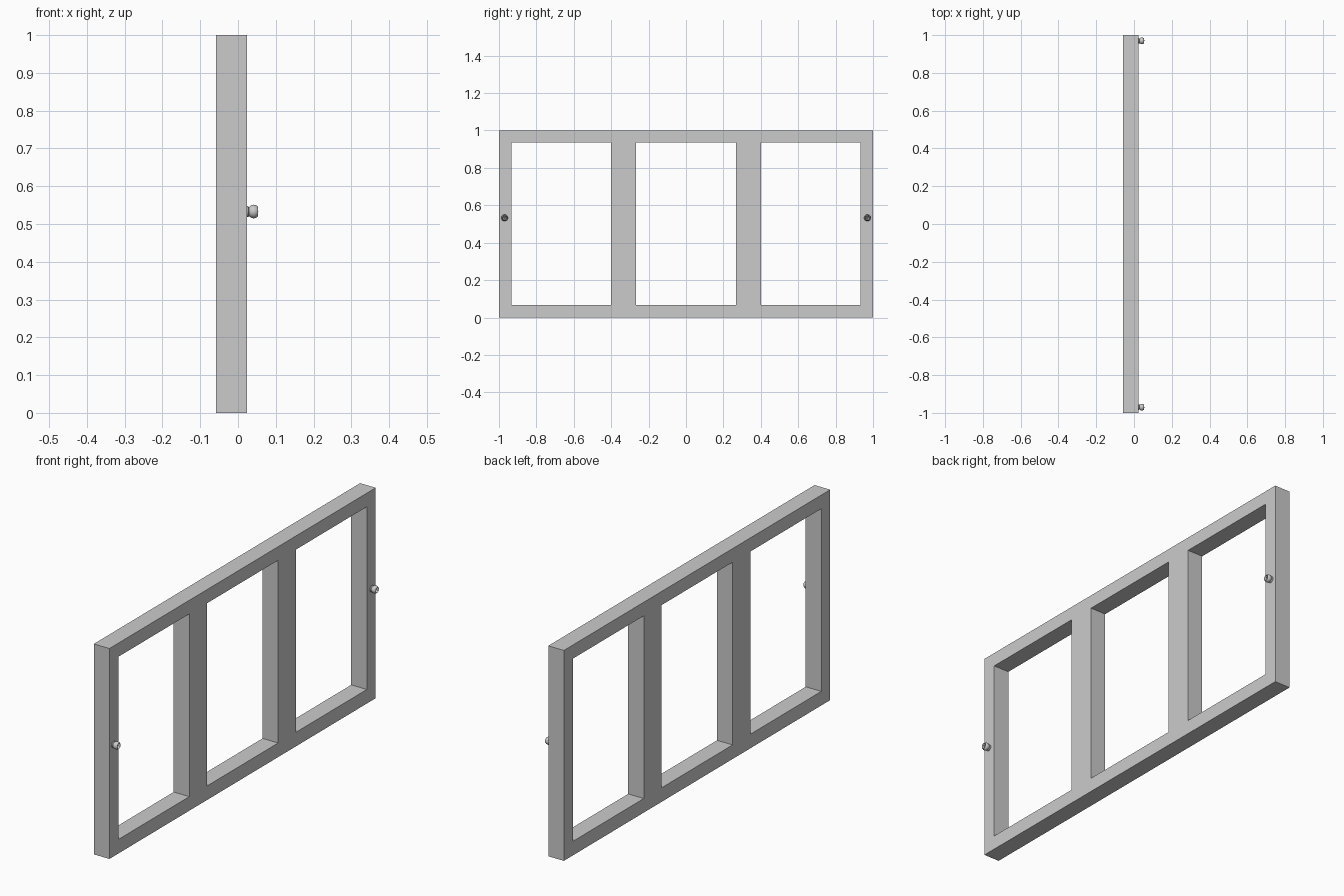
import bpy, bmesh, math
from mathutils import Matrix

if "Cube" in bpy.data.objects:
    bpy.data.objects.remove(bpy.data.objects["Cube"])

X_BACK, X_FRONT = -0.058, 0.024
YS = [-1, -0.933, -0.4, -0.267, 0.267, 0.4, 0.933, 1]
ZS = [0, 0.067, 0.935, 1]


def add_object(name, bm):
    mesh = bpy.data.meshes.new(name)
    bm.to_mesh(mesh)
    bm.free()
    obj = bpy.data.objects.new(name, mesh)
    bpy.context.collection.objects.link(obj)
    return obj


# Window frame: a grid of cells with three openings left out, extruded in depth
bm = bmesh.new()
grid = [[bm.verts.new((X_BACK, y, z)) for z in ZS] for y in YS]
for i in range(len(YS) - 1):
    for j in range(len(ZS) - 1):
        if j == 1 and i % 2 == 1:
            continue
        bm.faces.new((grid[i][j], grid[i][j + 1], grid[i + 1][j + 1], grid[i + 1][j]))
ext = bmesh.ops.extrude_face_region(bm, geom=bm.faces[:], use_keep_orig=True)
moved = [g for g in ext["geom"] if isinstance(g, bmesh.types.BMVert)]
bmesh.ops.translate(bm, verts=moved, vec=(X_FRONT - X_BACK, 0, 0))
bmesh.ops.recalc_face_normals(bm, faces=bm.faces[:])
add_object("window_frame", bm)


# Knobs: lathed base flange, neck and slightly flattened ball
def knob(name, y, z):
    profile = [(0.0, 0.0), (0.015, 0.0), (0.015, 0.002), (0.012, 0.005), (0.009, 0.006)]
    for k in range(1, 11):
        a = math.radians(150 - 15 * k)
        profile.append((0.018 * math.sin(a), 0.0175 - 0.0165 * math.cos(a)))
    profile[-1] = (0.0, 0.034)
    bm = bmesh.new()
    verts = [bm.verts.new((X_FRONT + h, r, 0)) for r, h in profile]
    edges = [bm.edges.new(pair) for pair in zip(verts, verts[1:])]
    bmesh.ops.spin(bm, geom=verts + edges, cent=(0, 0, 0), axis=(1, 0, 0),
                   angle=2 * math.pi, steps=24)
    bmesh.ops.remove_doubles(bm, verts=bm.verts[:], dist=0.0001)
    bmesh.ops.recalc_face_normals(bm, faces=bm.faces[:])
    bm.transform(Matrix.Translation((0, y, z)))
    obj = add_object(name, bm)
    bpy.ops.object.select_all(action="DESELECT")
    obj.select_set(True)
    bpy.context.view_layer.objects.active = obj
    bpy.ops.object.shade_smooth_by_angle(angle=math.radians(40))


for side, y in (("left", -0.97), ("right", 0.97)):
    knob(f"{side}_knob", y, 0.533)
